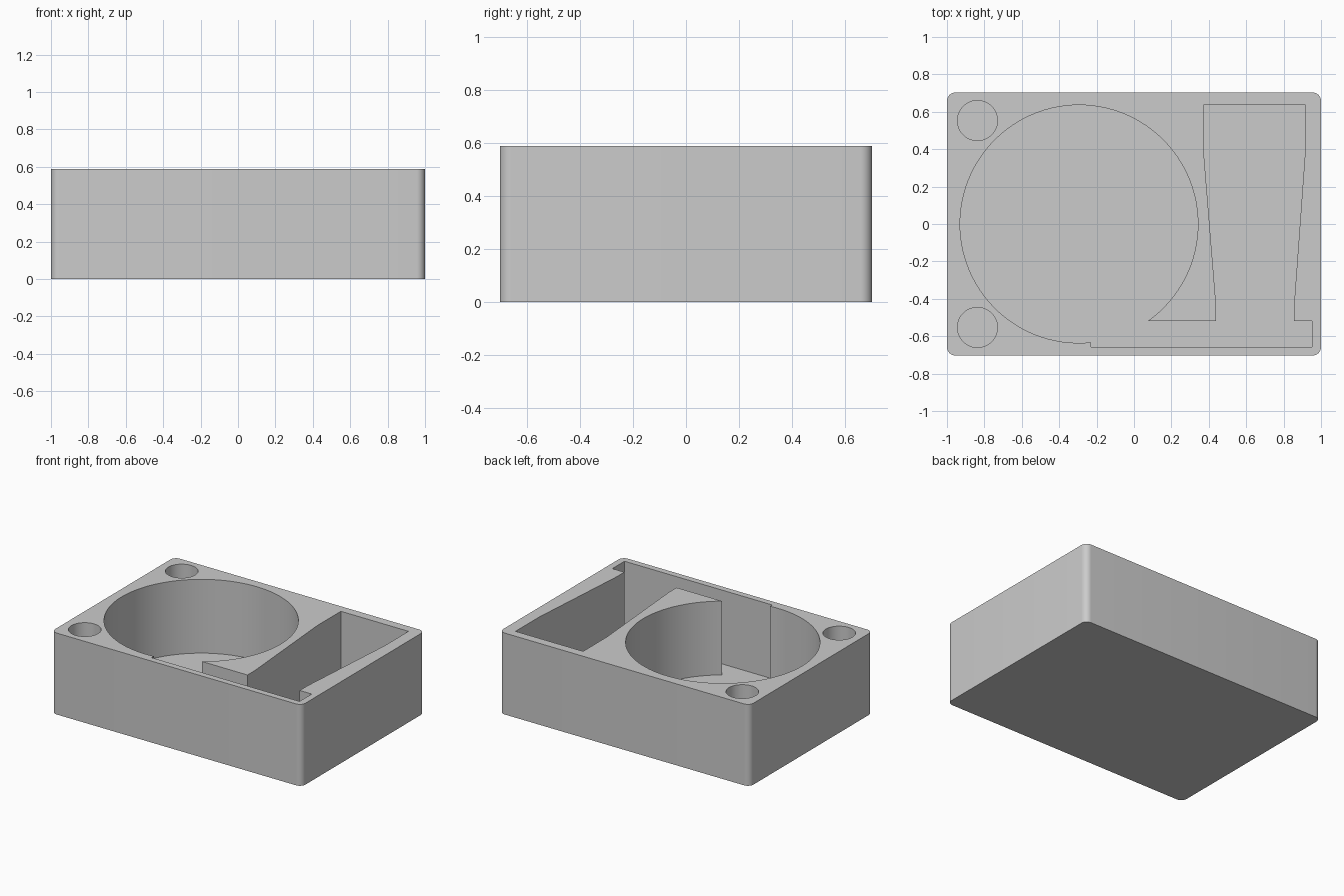
import bpy
import bmesh
from math import atan2, cos, sin, radians, tau

cube = bpy.data.objects.get("Cube")
if cube:
    bpy.data.objects.remove(cube, do_unlink=True)

HALF_X, HALF_Y, HEIGHT = 1.0, 0.703, 0.588
FLOOR = 0.055
CORNER = 0.045

grey = bpy.data.materials.new("plain_grey")
grey.use_nodes = True
colour = (0.6, 0.6, 0.6, 1)
grey.diffuse_color = colour
grey.node_tree.nodes["Principled BSDF"].inputs["Base Color"].default_value = colour


def arc(cx, cy, r, start, end, steps):
    """Points along an arc, counter-clockwise."""
    return [(cx + r * cos(start + (end - start) * i / steps),
             cy + r * sin(start + (end - start) * i / steps))
            for i in range(steps + 1)]


def prism(name, outline, bottom, top):
    """Extrude a counter-clockwise outline straight up."""
    bm = bmesh.new()
    face = bm.faces.new([bm.verts.new((x, y, bottom)) for x, y in outline])
    new = bmesh.ops.extrude_face_region(bm, geom=[face])["geom"]
    verts = [g for g in new if isinstance(g, bmesh.types.BMVert)]
    bmesh.ops.translate(bm, vec=(0, 0, top - bottom), verts=verts)
    bmesh.ops.recalc_face_normals(bm, faces=bm.faces)
    mesh = bpy.data.meshes.new(name)
    bm.to_mesh(mesh)
    bm.free()
    mesh.materials.append(grey)
    obj = bpy.data.objects.new(name, mesh)
    bpy.context.collection.objects.link(obj)
    return obj


# Block with rounded upright corners
outline = []
for i, (sx, sy) in enumerate([(1, 1), (-1, 1), (-1, -1), (1, -1)]):
    outline += arc(sx * (HALF_X - CORNER), sy * (HALF_Y - CORNER), CORNER,
                   radians(90 * i), radians(90 * (i + 1)), 10)
block = prism("tray_block", outline, 0, HEIGHT)

# Round well, front channel and tapered well, joined as one pocket
cx, r, ledge = -0.294, 0.636, -0.519
start = atan2(ledge, 0.369)
end = atan2(-0.633, 0.064) + tau
pocket = arc(cx, 0, r, start, end, 96) + [
    (-0.23, -0.658), (0.952, -0.658), (0.952, ledge), (0.856, ledge),
    (0.856, -0.43), (0.914, 0.37), (0.914, 0.64), (0.374, 0.64),
    (0.374, 0.37), (0.4385, -0.43), (0.4385, ledge)]
cutters = [prism("pocket_cutter", pocket, FLOOR, HEIGHT + 0.1)]

# Two small round holes in the right-hand corners
for side in (1, -1):
    hole = arc(-0.837, side * 0.553, 0.107, 0, tau, 48)[:-1]
    cutters.append(prism("hole_cutter", hole, FLOOR, HEIGHT + 0.1))

# Cut the block, then discard the cutters
bpy.ops.object.select_all(action='DESELECT')
block.select_set(True)
bpy.context.view_layer.objects.active = block
for cutter in cutters:
    cutter.hide_render = True
    mod = block.modifiers.new("cut", 'BOOLEAN')
    mod.operation = 'DIFFERENCE'
    mod.solver = 'EXACT'
    mod.object = cutter
    bpy.ops.object.modifier_apply(modifier=mod.name)
    bpy.data.objects.remove(cutter, do_unlink=True)

bpy.ops.object.shade_smooth_by_angle(angle=radians(30))
